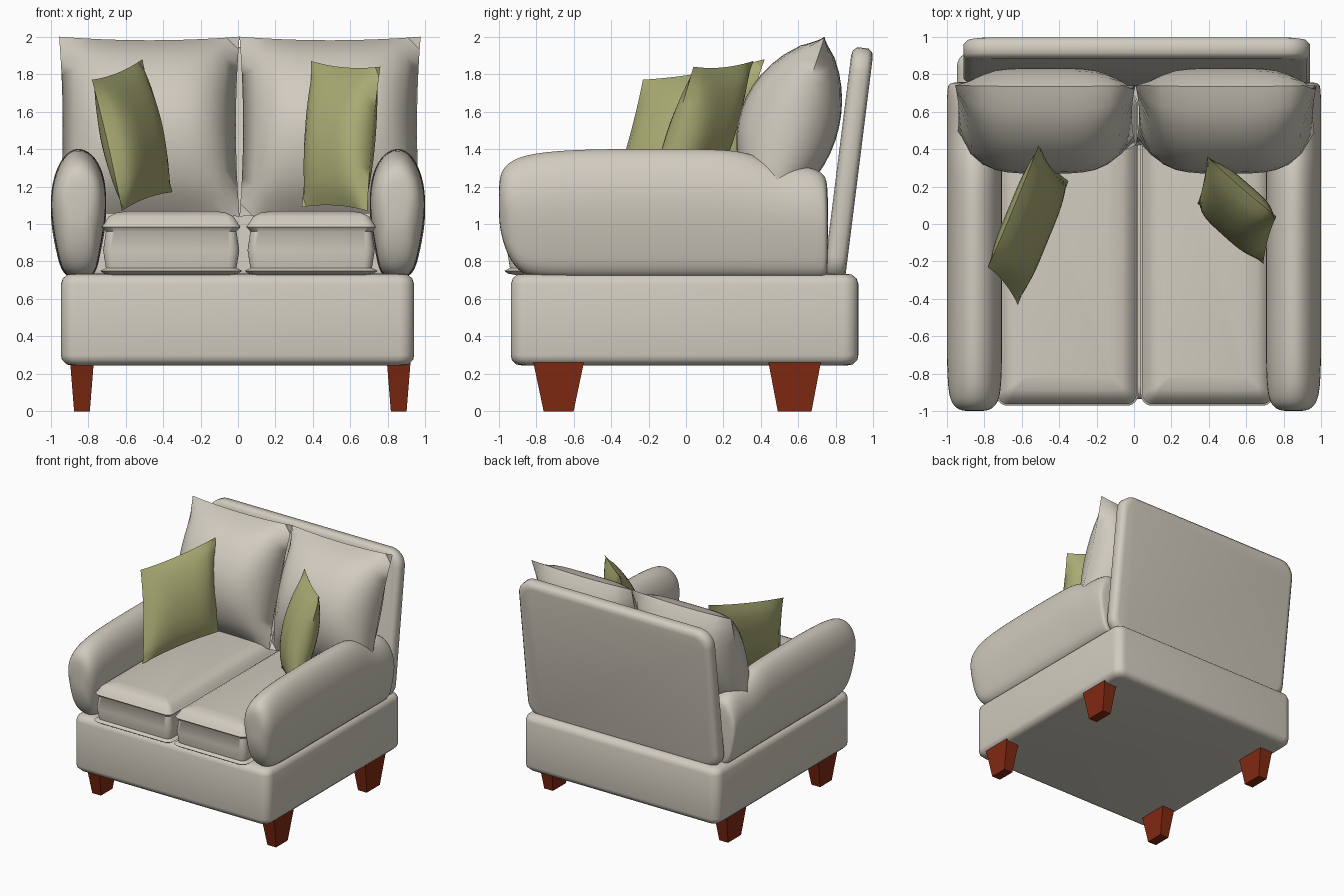
import bpy, bmesh, math
from mathutils import Vector, Matrix

if "Cube" in bpy.data.objects:
    bpy.data.objects.remove(bpy.data.objects["Cube"])


def material(name, rgb):
    m = bpy.data.materials.new(name)
    m.diffuse_color = (*rgb, 1)
    m.use_nodes = True
    m.node_tree.nodes["Principled BSDF"].inputs["Base Color"].default_value = m.diffuse_color
    return m


CREAM = material("cream fabric", (0.64, 0.60, 0.52))
GREEN = material("olive fabric", (0.39, 0.40, 0.17))
WOOD = material("red brown wood", (0.22, 0.022, 0.006))


def finish(name, bm, mat, angle=None):
    bmesh.ops.recalc_face_normals(bm, faces=bm.faces)
    me = bpy.data.meshes.new(name)
    bm.to_mesh(me)
    bm.free()
    ob = bpy.data.objects.new(name, me)
    bpy.context.collection.objects.link(ob)
    me.materials.append(mat)
    if angle:
        bpy.ops.object.select_all(action='DESELECT')
        ob.select_set(True)
        bpy.context.view_layer.objects.active = ob
        bpy.ops.object.shade_smooth_by_angle(angle=math.radians(angle))
    return ob


def loft(rings):
    """Skin a list of closed point rings and cap both ends."""
    bm = bmesh.new()
    vs = [[bm.verts.new(p) for p in r] for r in rings]
    n = len(vs[0])
    for a, b in zip(vs, vs[1:]):
        for i in range(n):
            j = (i + 1) % n
            bm.faces.new((a[i], a[j], b[j], b[i]))
    bm.faces.new(vs[0])
    bm.faces.new(vs[-1])
    return bm


def rounded_ring(cx, cy, hx, hy, r, z, seg=6):
    pts = []
    for k, (sx, sy) in enumerate([(1, 1), (-1, 1), (-1, -1), (1, -1)]):
        for i in range(seg + 1):
            a = math.pi / 2 * (k + i / seg)
            pts.append((cx + sx * (hx - r) + r * math.cos(a),
                        cy + sy * (hy - r) + r * math.sin(a), z))
    return pts


def slab(name, x0, x1, y0, y1, r, levels, matrix=None):
    """Rounded slab; levels are (z, inset) pairs."""
    cx, cy, hx, hy = (x0 + x1) / 2, (y0 + y1) / 2, (x1 - x0) / 2, (y1 - y0) / 2
    bm = loft([rounded_ring(cx, cy, hx - d, hy - d, max(r - d * 0.5, 0.01), z)
               for z, d in levels])
    if matrix:
        bm.transform(matrix)
    return finish(name, bm, CREAM, 50)


def pillow(name, corners, front, back, mat, pinch=0.05, n=14):
    """Stuffed cushion on a quad; corners run top-left, top-right, low-right, low-left."""
    a, b, c, d = map(Vector, corners)
    normal = (d - a).cross(b - a).normalized()
    bm = bmesh.new()

    def make(i, j, side):
        u, v = 2 * i / n - 1, 2 * j / n - 1
        # edges pull in towards the middle between the corners
        u2, v2 = u * (1 - pinch * (1 - v * v)), v * (1 - pinch * (1 - u * u))
        s, t = (u2 + 1) / 2, (v2 + 1) / 2
        p = a.lerp(b, s).lerp(d.lerp(c, s), t)
        fill = ((1 - u ** 4) * (1 - v * v)) ** 0.75
        return bm.verts.new(p + normal * fill * (front if side else -back))

    grids = [{}, {}]
    for i in range(n + 1):
        for j in range(n + 1):
            grids[0][i, j] = make(i, j, 0)
            rim = i in (0, n) or j in (0, n)
            grids[1][i, j] = grids[0][i, j] if rim else make(i, j, 1)
    for g in grids:
        for i in range(n):
            for j in range(n):
                q = [g[i, j], g[i + 1, j], g[i + 1, j + 1], g[i, j + 1]]
                if not bm.faces.get(q):
                    bm.faces.new(q)
    return finish(name, bm, mat, 60)


# Base
slab("base", -0.945, 0.94, -0.935, 0.92, 0.08,
     [(0.245, 0.06), (0.25, 0.03), (0.275, 0.005), (0.30, 0),
      (0.68, 0), (0.71, 0.01), (0.73, 0.035), (0.735, 0.07)])

# Leaning back panel: built flat, then tilted upright
lean = math.atan2(0.155, 1.24)
stand = Matrix.Translation((0.015, 0.79, 0.70)) @ Matrix.Rotation(math.pi / 2 - lean, 4, 'X')
slab("back_panel", -0.925, 0.925, 0, 1.25, 0.13,
     [(-0.058, 0.05), (-0.052, 0.02), (-0.03, 0), (0.03, 0), (0.052, 0.02), (0.058, 0.05)], stand)

# Seat cushions with piped edges
for side, x0, x1 in (("left", -0.735, 0.022), ("right", 0.036, 0.745)):
    slab(side + "_seat_cushion", x0, x1, -0.97, 0.70, 0.06,
         [(0.725, 0.08), (0.735, 0.02), (0.75, 0), (0.765, 0.03), (0.86, 0.015), (0.96, 0.03),
          (0.985, 0.008), (1.0, 0.02), (1.04, 0.045), (1.06, 0.085), (1.07, 0.15)])

# Rolled arms: one cross-section swept along y
PROFILE = [(0.93, 0), (0.965, 0.2), (1.0, 0.48), (1.0, 0.68), (0.965, 0.86), (0.90, 0.98),
           (0.82, 0.99), (0.74, 0.89), (0.70, 0.7), (0.705, 0.45), (0.74, 0.2), (0.76, 0)]
STATIONS = [(-1.0, 1.02, 1.22, 0.4), (-0.985, 0.93, 1.29, 0.65), (-0.95, 0.82, 1.335, 0.86),
            (-0.88, 0.72, 1.375, 0.96), (-0.75, 0.70, 1.40, 1), (-0.5, 0.70, 1.415, 1),
            (0.0, 0.70, 1.415, 1), (0.28, 0.70, 1.41, 1), (0.4, 0.70, 1.365, 1),
            (0.52, 0.70, 1.32, 1), (0.66, 0.70, 1.32, 1), (0.74, 0.70, 1.28, 0.98),
            (0.76, 0.72, 1.22, 0.88)]
for side, s in (("left", -1), ("right", 1)):
    arm = finish(side + "_arm", loft(
        [[(s * (0.85 + (x - 0.85) * w), y, lo + t * (hi - lo)) for x, t in PROFILE]
         for y, lo, hi, w in STATIONS]), CREAM)
    for p in arm.data.polygons:
        p.use_smooth = True
    arm.modifiers.new("soften", 'SUBSURF').levels = 2
    arm.modifiers["soften"].render_levels = 2

# Back cushions
for side, x0, x1 in (("left", -0.955, 0.008), ("right", 0.008, 0.975)):
    pillow(side + "_back_cushion",
           [(x0, 0.74, 2.0), (x1, 0.74, 2.0), (x1, 0.42, 1.04), (x0, 0.42, 1.04)],
           0.30, 0.23, CREAM, 0.04)

# Scatter pillows
pillow("left_scatter_pillow",
       [(-0.78, -0.23, 1.77), (-0.51, 0.42, 1.88), (-0.35, 0.23, 1.17), (-0.62, -0.43, 1.07)],
       0.10, 0.10, GREEN)
pillow("right_scatter_pillow",
       [(0.39, 0.36, 1.87), (0.76, 0.04, 1.84), (0.69, -0.21, 1.07), (0.34, 0.11, 1.09)],
       0.12, 0.12, GREEN)

# Tapered legs
for end, cy, top, low in (("front", -0.68, 0.135, 0.08), ("rear", 0.58, 0.14, 0.09)):
    for side, cx in (("left", -0.833), ("right", 0.858)):
        rings = [[(cx + sx * hx, cy + sy * hy, z)
                  for sx, sy in ((1, 1), (-1, 1), (-1, -1), (1, -1))]
                 for z, hx, hy in ((0, 0.042, low), (0.262, 0.063, top))]
        finish(f"{end}_{side}_leg", loft(rings), WOOD)
